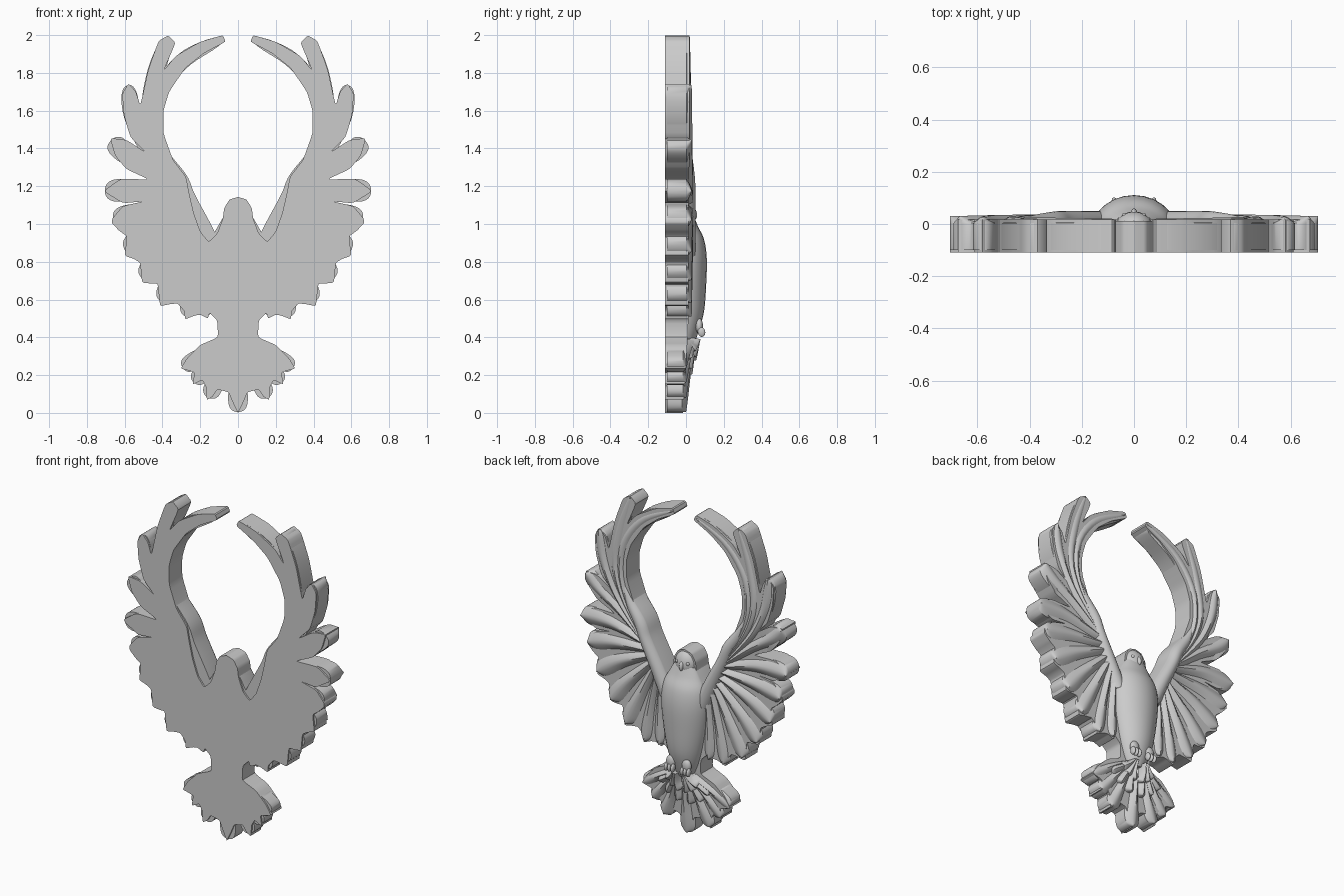
import bpy, bmesh, math
from mathutils import Vector

if "Cube" in bpy.data.objects:
    bpy.data.objects.remove(bpy.data.objects["Cube"])

BACK = -0.11


def finish(name, bm, mirror=False, angle=40):
    bmesh.ops.recalc_face_normals(bm, faces=bm.faces)
    me = bpy.data.meshes.new(name)
    bm.to_mesh(me)
    bm.free()
    ob = bpy.data.objects.new(name, me)
    bpy.context.collection.objects.link(ob)
    if mirror:
        ob.modifiers.new("Mirror", "MIRROR")
    bpy.ops.object.select_all(action='DESELECT')
    ob.select_set(True)
    bpy.context.view_layer.objects.active = ob
    bpy.ops.object.shade_smooth_by_angle(angle=math.radians(angle))
    return ob


def spline(pts, t):
    # Catmull-Rom through points of any dimension
    n = len(pts) - 1
    i = min(int(t * n), n - 1)
    f = t * n - i
    a, b, c, d = (pts[min(max(k, 0), n)] for k in (i - 1, i, i + 1, i + 2))
    return [0.5 * (2 * q + (r - p) * f + (2 * p - 5 * q + 4 * r - s) * f * f
                   + (3 * q - p - 3 * r + s) * f ** 3) for p, q, r, s in zip(a, b, c, d)]


def ridge(name, rows, edge, power=1.5, root=1.0, floor=-0.10, mirror=True):
    # Domed strip: each row is x, z, half width, crown height (y)
    bm = bmesh.new()
    rings = []
    n = 12
    for i, (x, z, w, h) in enumerate(rows):
        p, q = rows[max(i - 1, 0)], rows[min(i + 1, len(rows) - 1)]
        d = Vector((q[0] - p[0], q[1] - p[1])).normalized()
        e = min(edge, h)
        ring = [(x + d.y * w, floor, z - d.x * w)]
        for k in range(n + 1):
            u = math.cos(math.pi * k / n)
            y = e + (h - e) * (1 - abs(u) ** power) ** root
            ring.append((x + d.y * w * u, y, z - d.x * w * u))
        ring.append((x - d.y * w, floor, z + d.x * w))
        rings.append([bm.verts.new(v) for v in ring])
    for a, b in zip(rings, rings[1:]):
        for k in range(len(a)):
            j = (k + 1) % len(a)
            bm.faces.new((a[k], a[j], b[j], b[k]))
    bm.faces.new(rings[0])
    bm.faces.new(rings[-1][::-1])
    return finish(name, bm, mirror)


def feather(name, path, w, edge, crown, tip, floor=-0.10, mirror=True, n=22):
    rows = []
    for i in range(n + 1):
        t = 1 - (1 - i / n) ** 1.5
        x, z = spline(path, t)
        f = min(1, 0.4 + 0.85 * t)
        if t > 0.78:
            f *= max(0.15, math.sqrt(max(0, 1 - ((t - 0.78) / 0.22) ** 2)))
        rows.append((x, z, w * f, crown + (tip - crown) * t))
    return ridge(name, rows, edge, floor=floor, mirror=mirror)


def blob(name, loc, size, rot=(0, 0, 0), mirror=False):
    from mathutils import Matrix, Euler
    bm = bmesh.new()
    bmesh.ops.create_uvsphere(bm, u_segments=20, v_segments=12, radius=1)
    bm.transform(Matrix.LocRotScale(Vector(loc), Euler(rot), Vector(size)))
    return finish(name, bm, mirror, 80)


# Half outlines of the flat backing plate (x, z)
tail = [(0, 0), (.025, .05), (.05, .11), (.11, .125), (.135, .085), (.165, .068), (.17, .14),
        (.19, .175), (.24, .15), (.23, .215), (.265, .225), (.303, .235), (.27, .29), (.2, .36), (.105, .4)]
wing = [(.11, .49), (.15, .53), (.16, .5), (.2, .52), (.23, .515), (.28, .495), (.285, .54),
        (.32, .58), (.365, .575), (.413, .565), (.425, .685), (.46, .685), (.508, .69), (.518, .795),
        (.55, .815), (.6, .832), (.588, .935), (.63, .965), (.668, 1.005), (.665, 1.03), (.61, 1.095),
        (.5, 1.12), (.61, 1.11), (.713, 1.175), (.62, 1.24), (.47, 1.235), (.59, 1.29), (.65, 1.36),
        (.678, 1.455), (.59, 1.445), (.49, 1.38), (.57, 1.46), (.605, 1.58), (.613, 1.69), (.58, 1.745),
        (.54, 1.70), (.517, 1.625), (.475, 1.82), (.42, 1.97), (.37, 1.998), (.33, 1.96), (.395, 1.81),
        (.33, 1.89), (.2, 1.965), (.08, 2.0), (.065, 1.965), (.18, 1.905), (.28, 1.825), (.365, 1.7),
        (.395, 1.6), (.395, 1.48), (.345, 1.34), (.275, 1.25), (.26, 1.17), (.235, 1.06), (.2, .96), (.155, .905)]
head = [(.11, .95), (.08, 1.03), (.073, 1.085), (.045, 1.13), (0, 1.143)]
half = tail + wing + head
outline = half + [(-x, z) for x, z in half[-2:0:-1]]
soft = []
for i, p in enumerate(outline):
    a, p, b = Vector(outline[i - 1]), Vector(p), Vector(outline[(i + 1) % len(outline)])
    if p.x == 0:
        soft.append(p)
    else:
        a, b = p.lerp(a, 0.2), p.lerp(b, 0.2)
        mid = (a + b) / 2
        soft += [a, mid.lerp(p, 0.6), b]
bm = bmesh.new()
face = bm.faces.new([bm.verts.new((p.x, BACK, p.y)) for p in soft])
top = bmesh.ops.extrude_face_region(bm, geom=[face], use_keep_orig=True)
for v in top["geom"]:
    if isinstance(v, bmesh.types.BMVert):
        v.co.y = 0.018 if v.co.z > 0.45 else -0.015 + 0.06 * v.co.z
        if 0.45 < v.co.z < 1.3:
            v.co.y = 0.012
bmesh.ops.triangulate(bm, faces=bm.faces)
finish("backing_plate", bm, angle=30)

# Wing feathers fanned from the arm: path and half width
fan = [
    ([(.29, 1.17), (.375, 1.31), (.435, 1.5), (.41, 1.7), (.285, 1.87), (.08, 1.98)], .042),
    ([(.31, 1.19), (.42, 1.36), (.475, 1.55), (.44, 1.78), (.37, 1.99)], .046),
    ([(.31, 1.17), (.47, 1.37), (.555, 1.56), (.58, 1.735)], .046),
    ([(.30, 1.15), (.46, 1.28), (.6, 1.375), (.67, 1.445)], .055),
    ([(.28, 1.12), (.5, 1.175), (.705, 1.175)], .06),
    ([(.26, 1.08), (.48, 1.06), (.66, 1.02)], .062),
    ([(.25, 1.04), (.44, .955), (.595, .855)], .065),
    ([(.23, 1.0), (.39, .84), (.5, .705)], .063),
    ([(.21, .97), (.315, .76), (.4, .585)], .058),
    ([(.19, .94), (.24, .7), (.27, .51)], .046),
    ([(.16, .9), (.17, .7), (.17, .515)], .042)]
for i, (path, w) in enumerate(fan):
    feather(f"wing_feather_{i + 1}", path, w, 0.003, 0.038, 0.02 if i < 2 else 0.03)

# Smooth arm along the inner edge of each wing
arm = [(.12, .84, .05, .05), (.19, .99, .045, .05), (.265, 1.14, .04, .05),
       (.305, 1.235, .04, .048), (.375, 1.34, .03, .036), (.42, 1.44, .012, .022)]
ridge("wing_arm", [spline(arm, i / 24) for i in range(25)], 0.012, 2, 0.7)

# Long tail feathers, then two rows of short coverts over them
feather("tail_feather_middle", [(0, .36), (0, .18), (0, .005)], .052, -.02, .045, 0, mirror=False)
for i, (x, z, w) in enumerate([(.155, .08, .048), (.232, .16, .045), (.292, .238, .045)]):
    feather(f"tail_feather_{i + 1}", [(.03 + .02 * i, .38), (x * .62, .14 + z * .6 + .03), (x, z)],
            w, -.015, .045, 0.0)
for row, (r, w, y) in enumerate([(.20, .03, .045), (.125, .028, .065)]):
    for i in range(3):
        a = math.radians(12 + 23 * i)
        s, c = math.sin(a), math.cos(a)
        feather(f"tail_covert_{row + 1}_{i + 1}",
                [(.02 + .03 * s, .39), (.02 + r * .5 * s, .39 - r * .5 * c), (r * s, .40 - r * c)],
                w, y - .035, y + .012, y - .012, floor=-.05, n=12)

# Body, head and face
body = [(0, .37, .05, .045), (0, .44, .085, .07), (0, .54, .115, .096), (0, .68, .14, .107),
        (0, .82, .152, .11), (0, .92, .14, .095), (0, .99, .105, .062), (0, 1.05, .07, .04)]
ridge("body", [spline(body, i / 32) for i in range(33)], 0.01, 2, 0.6, mirror=False)
blob("head", (0, -.012, 1.055), (.072, .06, .085))
blob("beak", (0, .042, 1.055), (.013, .016, .03), (.25, 0, 0))
blob("eye", (.036, .034, 1.072), (.011, .008, .011), mirror=True)

# Feet with three toes each
for i in range(3):
    blob(f"toe_{i + 1}", (.032 + .022 * i, .082, .428), (.011, .02, .026), (.2, 0, 0), True)
blob("leg", (.054, .07, .46), (.03, .02, .04), mirror=True)
